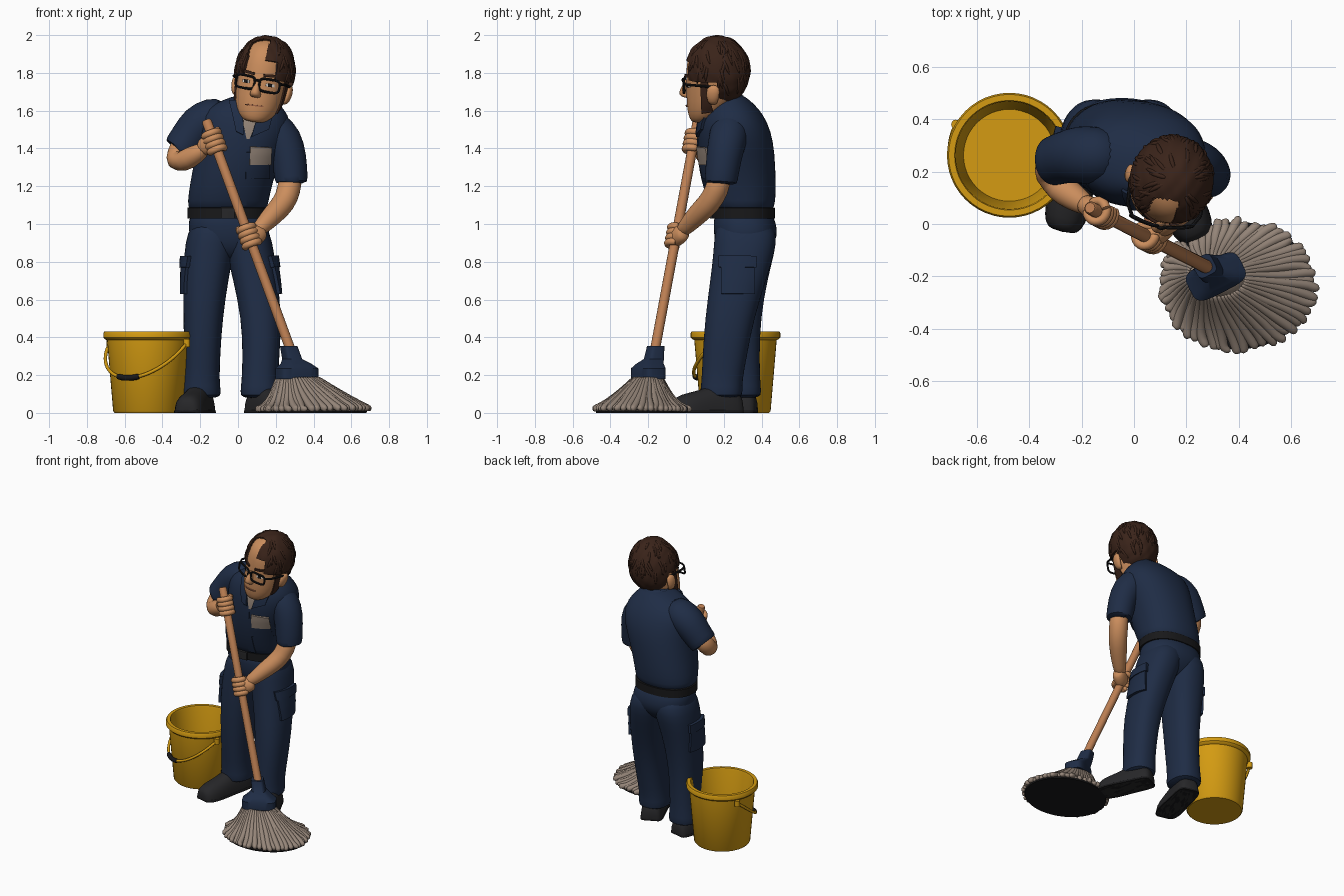
import bpy, bmesh, math, random
from mathutils import Vector as V, Matrix
from mathutils.bvhtree import BVHTree

if "Cube" in bpy.data.objects:
    bpy.data.objects.remove(bpy.data.objects["Cube"])
random.seed(4)

def material(name, *c):
    m = bpy.data.materials.new(name)
    m.diffuse_color = (*c, 1)
    m.use_nodes = True
    m.node_tree.nodes["Principled BSDF"].inputs["Base Color"].default_value = m.diffuse_color
    return m

NAVY = material("navy cloth", .0135, .0255, .060)
SKIN = material("skin", .60, .27, .11)
HAIR = material("brown hair", .042, .017, .010)
YELLOW = material("yellow plastic", .66, .33, .006)
WOOD = material("wood", .50, .21, .085)
GREY = material("grey cotton", .30, .235, .19)
BLACK = material("black", .009, .009, .010)
SHOE = material("charcoal leather", .02, .02, .022)
WHITE = material("eye white", .75, .72, .68)
LIP = material("lip", .36, .13, .065)

def loft(bm, secs, n=20, ref=None, p=2.0, rot=0.0, closed=False, floor=None):
    """Join elliptical rings (x,y,z,rx,ry); level rings, or square to the path if ref is given."""
    rings, k = [], len(secs)
    pts = [V(s[:3]) for s in secs]
    for i, s in enumerate(secs):
        rx, ry = s[3], s[-1]
        a, b = V((math.cos(rot), math.sin(rot), 0)), V((-math.sin(rot), math.cos(rot), 0))
        if ref is not None:
            nxt = pts[(i + 1) % k] if closed else pts[min(i + 1, k - 1)]
            prv = pts[i - 1] if closed else pts[max(i - 1, 0)]
            t = (nxt - prv).normalized()
            a = t.cross(V(ref)).normalized()
            b = a.cross(t)
        ring = []
        for j in range(n):
            c, d = math.cos(2 * math.pi * j / n), math.sin(2 * math.pi * j / n)
            q = pts[i] + a * rx * math.copysign(abs(c) ** (2 / p), c) + b * ry * math.copysign(abs(d) ** (2 / p), d)
            if floor is not None:
                q.z = max(q.z, floor)
            ring.append(bm.verts.new(q))
        rings.append(ring)
    for i in range(k if closed else k - 1):
        r, s = rings[i], rings[(i + 1) % k]
        for j in range(n):
            bm.faces.new((r[j], r[(j + 1) % n], s[(j + 1) % n], s[j]))
    if not closed:
        bm.faces.new(rings[0][::-1])
        bm.faces.new(rings[-1])

def finish(name, bm, mat, sub=0, solid=0, M=None, offset=0):
    bmesh.ops.recalc_face_normals(bm, faces=bm.faces)
    me = bpy.data.meshes.new(name)
    bm.to_mesh(me)
    bm.free()
    o = bpy.data.objects.new(name, me)
    bpy.context.collection.objects.link(o)
    if solid:
        m = o.modifiers.new("solid", 'SOLIDIFY'); m.thickness = solid; m.offset = offset
    if sub:
        m = o.modifiers.new("sub", 'SUBSURF'); m.levels = sub
    if sub or solid:   # bake modifiers so later parts can be projected on the surface
        me = bpy.data.meshes.new_from_object(o.evaluated_get(bpy.context.evaluated_depsgraph_get()))
        o.modifiers.clear()
        o.data = me
    me.materials.clear()
    me.materials.append(mat)
    if M:
        me.transform(M)
    return o

def part(name, secs, mat, sub=1, M=None, **kw):
    bm = bmesh.new()
    loft(bm, secs, **kw)
    return finish(name, bm, mat, sub, M=M)

def decal(name, corners, d, target, mat, off=.004, n=8, M=None):
    """Thin plate: a four-cornered patch projected along d onto the target."""
    tree = BVHTree.FromPolygons([v.co for v in target.data.vertices], [q.vertices[:] for q in target.data.polygons])
    a, b, c, e = map(V, corners)
    bm, g = bmesh.new(), []
    for i in range(n + 1):
        for j in range(n + 1):
            q = a.lerp(b, i / n).lerp(e.lerp(c, i / n), j / n)
            hit = tree.ray_cast(q, V(d))[0]
            g.append(bm.verts.new((hit or q + V(d) * .4) - V(d) * off * .5))
    for i in range(n):
        for j in range(n):
            s = i * (n + 1) + j
            bm.faces.new((g[s], g[s + 1], g[s + n + 2], g[s + n + 1]))
    return finish(name, bm, mat, solid=off * 2, M=M)

def rect(x0, x1, z0, z1, y=-.6):
    return [(x0, y, z0), (x1, y, z0), (x1, y, z1), (x0, y, z1)]

# Bucket with rim, hollow inside and hanging bail
bx, by = -.475, .262
part("bucket", [(bx, by, z, r, r) for r, z in ((.01, 0), (.178, 0), (.186, .01), (.218, .385), (.229, .39), (.238, .4),
     (.238, .42), (.232, .432), (.209, .432), (.205, .42), (.175, .03), (.01, .03))], YELLOW, sub=0, n=48)
def bail(t):
    a, z = math.radians(150 + 180 * t), .37 - .185 * math.sin(math.pi * t)
    r = .186 + .085 * z + .018
    return (bx + r * math.cos(a), by + r * math.sin(a), z)
part("bucket_bail", [(*bail(i / 20), .010) for i in range(21)], YELLOW, n=8, ref=(0, 0, 1))
part("bail_grip", [(*bail(.4 + i / 40), .016) for i in range(9)], BLACK, n=10, ref=(0, 0, 1))
for i in (0, 1):
    x, y, z = bail(i)
    part("bail_lug", [(x, y, z - .02, .018), (x, y, z + .02, .018)], YELLOW, sub=0, n=12)

# Mop: pole, socket, strands and dark underside
top, low = V((-.168, .062, 1.55)), V((.28, -.165, .33))
part("mop_pole", [(*top, .02), (*top.lerp(low, .008), .026), (*top.lerp(low, .5), .026), (*low, .026)], WOOD, sub=0, n=16, ref=(0, 1, 0))
part("mop_socket", [(.312, -.2, .18, .112, .066), (.312, -.2, .235, .112, .066), (.306, -.19, .262, .075, .056),
     (.287, -.17, .285, .046, .046), (.268, -.16, .355, .04, .04)], NAVY, sub=0, n=32, p=4, rot=.47)
part("mop_underside", [(.395, -.235, 0, .285, .24), (.395, -.235, .010, .288, .243)], BLACK, sub=0, n=48)
part("mop_core", [(.395, -.235, .010, .27, .22), (.385, -.24, .03, .19, .155), (.35, -.22, .08, .125, .10), (.325, -.205, .15, .10, .075),
     (.312, -.2, .195, .085, .05)], GREY, n=32)
bm = bmesh.new()
for i in range(54):
    a = 2 * math.pi * i / 54 + random.uniform(-.03, .03)
    s = V((.312 + .105 * math.cos(a), -.2 + .072 * math.sin(a), 0))
    k = random.uniform(.93, 1.01)
    e = V((.395 + .31 * k * math.cos(a + .06), -.235 + .26 * k * math.sin(a + .06), 0))
    sw = V((-math.sin(a), math.cos(a), 0))
    fall = 2.0 - .7 * math.cos(a) + .5 * math.sin(a)   # strands by the feet drop more steeply
    path = []
    for f, r in ((0, .009), (.15, .013), (.35, .017), (.6, .021), (.85, .022), (.96, .02), (1, .011)):
        q = s.lerp(e, f) + sw * random.uniform(-.013, .013) * f
        path.append((q.x, q.y, .02 + .172 * (1 - f) ** fall, r))
    loft(bm, path, n=8, ref=sw, floor=.004)
finish("mop_strands", bm, GREY, 1)

# Trousers, shoes and cargo pockets
part("trouser_seat", [(-.04, .30, .80, .08, .07), (-.043, .305, .85, .16, .13), (-.044, .315, .91, .21, .163), (-.046, .315, .97, .216, .17),
     (-.053, .308, 1.02, .207, .162), (-.055, .305, 1.06, .2, .154)], NAVY, n=28, p=2.3)
legs = {"left": [(-.125, .305, 1.03, .10, .13), (-.138, .317, .95, .133, .168), (-.153, .308, .85, .132, .163), (-.17, .285, .72, .122, .15),
                 (-.185, .265, .5, .104, .13), (-.19, .27, .3, .096, .12), (-.195, .278, .17, .097, .115), (-.195, .28, .11, .106, .12),
                 (-.195, .28, .075, .102, .115)],
        "right": [(.02, .305, 1.03, .10, .13), (.044, .317, .95, .13, .168), (.064, .308, .85, .127, .163), (.09, .28, .72, .12, .15),
                  (.125, .23, .5, .107, .13), (.122, .205, .3, .098, .118), (.115, .19, .17, .096, .108), (.115, .187, .11, .104, .113),
                  (.115, .187, .075, .1, .11)]}
feet = {"left": (V((-.18, .375, 0)), V((-.275, -.03, 0))), "right": (V((.085, .29, 0)), V((.245, -.06, 0)))}
for side, sx in (("left", -1), ("right", 1)):
    leg = part(side + "_trouser_leg", legs[side], NAVY, n=24, p=2.3)
    x, y0, y1 = sx * .7, .19, .36
    decal(side + "_cargo_pocket", [(x, y0, .63), (x, y1, .63), (x, y1, .8), (x, y0, .8)], (-sx, 0, 0), leg, NAVY, .012)
    decal(side + "_pocket_flap", [(x, y0 - .01, .77), (x, y1 + .01, .77), (x, y1 + .01, .83), (x, y0 - .01, .83)], (-sx, 0, 0), leg, NAVY, .016)
    h, t = feet[side]
    shoe = [(0, .05, .06), (.05, .07, .12), (.2, .076, .15), (.42, .076, .15), (.6, .08, .122), (.8, .083, .106), (.95, .068, .09), (1, .04, .06)]
    part(side + "_shoe", [(*h.lerp(t, f), w, z) for f, w, z in shoe], SHOE, n=24, ref=(0, 0, 1), p=2.4, floor=0)
    part(side + "_sole", [(*h.lerp(t, f), w + .004, .022) for f, w, z in shoe], BLACK, n=16, ref=(0, 0, 1), p=5, floor=0)

# Belt and buckle
belt = part("belt", [(-.055, .304, z, .206 + g, .159 + g) for z, g in ((1.028, -.01), (1.03, .007), (1.086, .007), (1.088, -.01))], BLACK, sub=0, n=40, p=2.3)
decal("buckle", rect(-.09, -.02, 1.03, 1.088), (0, 1, 0), belt, SHOE, .008)

# Shirt body, collar, undershirt, pocket and badge
shirt = part("shirt", [(-.055, .30, 1.073, .195, .15), (-.055, .30, 1.083, .212, .168), (-.048, .29, 1.16, .217, .188), (-.015, .272, 1.3, .222, .202),
     (.025, .262, 1.44, .243, .202), (.035, .25, 1.54, .25, .182), (.03, .24, 1.61, .215, .147), (.06, .225, 1.658, .135, .11), (.09, .21, 1.688, .085, .085)],
     NAVY, n=32, p=2.2)
decal("placket", rect(-.0, .045, 1.1, 1.47), (0, 1, 0), shirt, NAVY, .004)
decal("undershirt", [(.045, -.6, 1.45), (.06, -.6, 1.45), (.15, -.6, 1.64), (.005, -.6, 1.64)], (0, 1, 0), shirt, GREY, .004)
decal("collar_flap_left", [(-.01, -.6, 1.49), (.03, -.6, 1.47), (.025, -.6, 1.65), (-.045, -.6, 1.65)], (0, 1, 0), shirt, NAVY, .01)
decal("collar_flap_right", [(.07, -.6, 1.46), (.16, -.6, 1.50), (.20, -.6, 1.64), (.125, -.6, 1.65)], (0, 1, 0), shirt, NAVY, .01)
decal("chest_pocket", rect(.04, .165, 1.24, 1.38), (0, 1, 0), shirt, NAVY, .005)
decal("blank_badge", [(.06, -.6, 1.315), (.17, -.6, 1.315), (.175, -.6, 1.405), (.065, -.6, 1.41)], (0, 1, 0), shirt, GREY, .009)
part("collar_band", [(.085, .22, 1.635, .115, .11), (.095, .212, 1.69, .095, .09), (.095, .21, 1.685, .08, .075), (.09, .21, 1.63, .08, .08)], NAVY, n=24)
part("neck", [(.08, .2, 1.56, .07), (.095, .19, 1.62, .07), (.12, .175, 1.72, .075)], SKIN, n=20)

# Arms and sleeves
Y = (0, 1, 0)
part("left_sleeve", [(-.06, .255, 1.565, .10), (-.14, .262, 1.565, .11), (-.208, .265, 1.525, .113), (-.265, .255, 1.45, .099),
     (-.308, .24, 1.39, .096), (-.314, .239, 1.382, .091), (-.31, .24, 1.388, .07)], NAVY, n=20, ref=Y)
part("right_sleeve", [(.12, .24, 1.53, .09), (.185, .235, 1.51, .103), (.245, .22, 1.445, .103), (.272, .2, 1.35, .094),
     (.283, .185, 1.225, .088), (.284, .184, 1.215, .084), (.283, .185, 1.22, .065)], NAVY, n=20, ref=Y)
part("left_arm", [(-.28, .25, 1.44, .062), (-.32, .23, 1.37, .064), (-.332, .2, 1.33, .066), (-.29, .145, 1.33, .064), (-.22, .095, 1.37, .052),
     (-.165, .06, 1.405, .036)], SKIN, n=16, ref=Y)
part("right_arm", [(.283, .185, 1.27, .064), (.27, .165, 1.18, .064), (.245, .125, 1.11, .063), (.185, .06, 1.05, .058), (.13, .005, .99, .045),
     (.09, -.03, .955, .036)], SKIN, n=16, ref=Y)

# Fists closed round the pole
u = (low - top).normalized()
for side, f, wrist in (("left", .095, V((-.23, .1, 1.37))), ("right", .505, V((.14, .01, 1.0)))):
    h = top.lerp(low, f)
    w = wrist - h
    w = (w - u * w.dot(u)).normalized()
    v = u.cross(w)
    v *= -1 if v.y > 0 else 1
    bm = bmesh.new()
    loft(bm, [(*(h + w * d), rx, ry) for d, rx, ry in ((.1, .034, .036), (.06, .042, .052), (.02, .046, .062), (-.03, .036, .055))], n=16, ref=u)
    for i in range(4):
        c = h + u * (i - 1.5) * .030
        arc = [c + (w * math.cos(a) + v * math.sin(a)) * .041 for a in (.3, .8, 1.4, 2, 2.6, 3.2, 3.8, 4.3)]
        loft(bm, [(*q, .020) for q in arc], n=10, ref=u)
    arc = [h - u * (.03 + .012 * a) + (w * math.cos(a) - v * math.sin(a)) * .043 for a in (.2, .8, 1.4, 2, 2.6)]
    loft(bm, [(*q, .02) for q in arc], n=10, ref=u)
    finish(side + "_hand", bm, SKIN, 1)

# Head is built upright at the origin, then tilted into place by M
M = Matrix.Translation((.132, .152, 1.762)) @ Matrix.Rotation(math.radians(-10), 4, 'Z') @ Matrix.Rotation(math.radians(10), 4, 'Y')
raw = [(0, -.09, -.225, .035, .03), (0, -.075, -.213, .072, .062), (0, -.05, -.17, .108, .1), (0, -.02, -.10, .129, .134), (0, 0, 0, .136, .15),
       (0, .01, .08, .137, .16), (0, .015, .15, .12, .148), (0, .02, .2, .085, .11), (0, .02, .225, .03, .04)]
head = part("head", raw, SKIN, n=28)
S = (0, 1, 0)
for x in (-1, 1):
    def r(x0, x1, z0, z1):
        return rect(x * x0, x * x1, z0, z1)
    decal("eye", r(.045, .085, -.024, -.01), S, head, WHITE, .004, M=M)
    decal("pupil", r(.055, .073, -.026, -.008), S, head, BLACK, .006, M=M)
    decal("eyebrow", [(x * .025, -.6, .022), (x * .1, -.6, .03), (x * .095, -.6, .044), (x * .025, -.6, .036)], S, head, HAIR, .007, M=M)
    decal("sideburn", [(x * .5, -.055, -.16), (x * .5, .005, -.15), (x * .5, -.015, .03), (x * .5, -.05, .03)], (-x, 0, 0), head, HAIR, .006, M=M)
    part("ear", [(x * .124, .012, -.11, .012, .015), (x * .14, .01, -.095, .018, .028), (x * .15, .015, -.04, .02, .04),
                 (x * .144, .018, .0, .015, .028)], SKIN, M=M, n=14)
    # Glasses: lens frame and temple
    ring = [(.066 + .053 * math.copysign(abs(math.cos(a)) ** .5, math.cos(a)), -.165, -.02 + .034 * math.copysign(abs(math.sin(a)) ** .5, math.sin(a)))
            for a in (2 * math.pi * i / 24 for i in range(24))]
    part("glasses_frame", [(x * q[0], q[1] + 1.6 * q[0] ** 2, q[2], .0065) for q in ring], BLACK, sub=0, M=M, n=8, ref=Y, closed=True)
    part("glasses_temple", [(x * .118, -.142, -.002, .007), (x * .142, -.1, -.002, .007), (x * .148, .01, -.012, .007)], BLACK, sub=0, M=M, n=8, ref=(0, 0, 1))
part("glasses_bridge", [(-.014, -.166, -.005, .007), (0, -.172, .0, .007), (.014, -.166, -.005, .007)], BLACK, sub=0, M=M, n=8, ref=(0, 0, 1))
part("nose", [(0, -.142, .01, .012, .014), (0, -.153, -.03, .016, .022), (0, -.160, -.065, .028, .038), (0, -.152, -.085, .032, .036),
     (0, -.14, -.095, .018, .02)], SKIN, M=M, n=16)
decal("mouth", [(-.045, -.6, -.142), (.05, -.6, -.136), (.05, -.6, -.130), (-.045, -.6, -.136)], S, head, LIP, .005, M=M)
head.data.transform(M)

# Hair cap cut back at the forehead, with loose locks on top
def hair_at(d, k=1.0):
    return V((d.x * .158 * k, .016 + d.y * .172 * k, .05 + d.z * .187 * k))
def has_hair(q):
    if q.y < -.06 and ((q.z < .115 and abs(q.x) < .085) or abs(q.x + .035) < .05):
        return False
    return q.z > (-.10 if q.y > .04 else .01)
bm = bmesh.new()
bmesh.ops.create_uvsphere(bm, u_segments=96, v_segments=48, radius=1)
for q in bm.verts:
    d = q.co.copy()
    q.co = hair_at(d, 1.005 + .012 * math.sin(15 * d.x + 5 * d.z) * math.sin(9 * d.y + 8 * d.z))
bmesh.ops.delete(bm, geom=[f for f in bm.faces if not has_hair(f.calc_center_median())], context='FACES')
finish("hair", bm, HAIR, solid=.03, M=M, offset=-1)
bm = bmesh.new()
for i in range(110):
    az, el = random.uniform(0, 2 * math.pi), random.uniform(-.2, 1.3)
    sw = random.uniform(-.25, .25)
    ds = [V((math.cos(az + sw * f) * math.cos(el - .5 * f), math.sin(az + sw * f) * math.cos(el - .5 * f), math.sin(el - .5 * f))) for f in (0, .35, .7, 1)]
    pts = [hair_at(d, k) for d, k in zip(ds, (.96, .985, .99, 1.01))]
    if all(has_hair(q) for q in pts[:3]) and pts[3].z > -.1:
        loft(bm, [(*q, rr) for q, rr in zip(pts, (.008, .012, .010, .002))], n=6, ref=ds[1])
finish("hair_locks", bm, HAIR, 1, M=M)

bpy.ops.object.select_all(action='SELECT')
bpy.context.view_layer.objects.active = head
bpy.ops.object.shade_smooth_by_angle(angle=math.radians(40))
